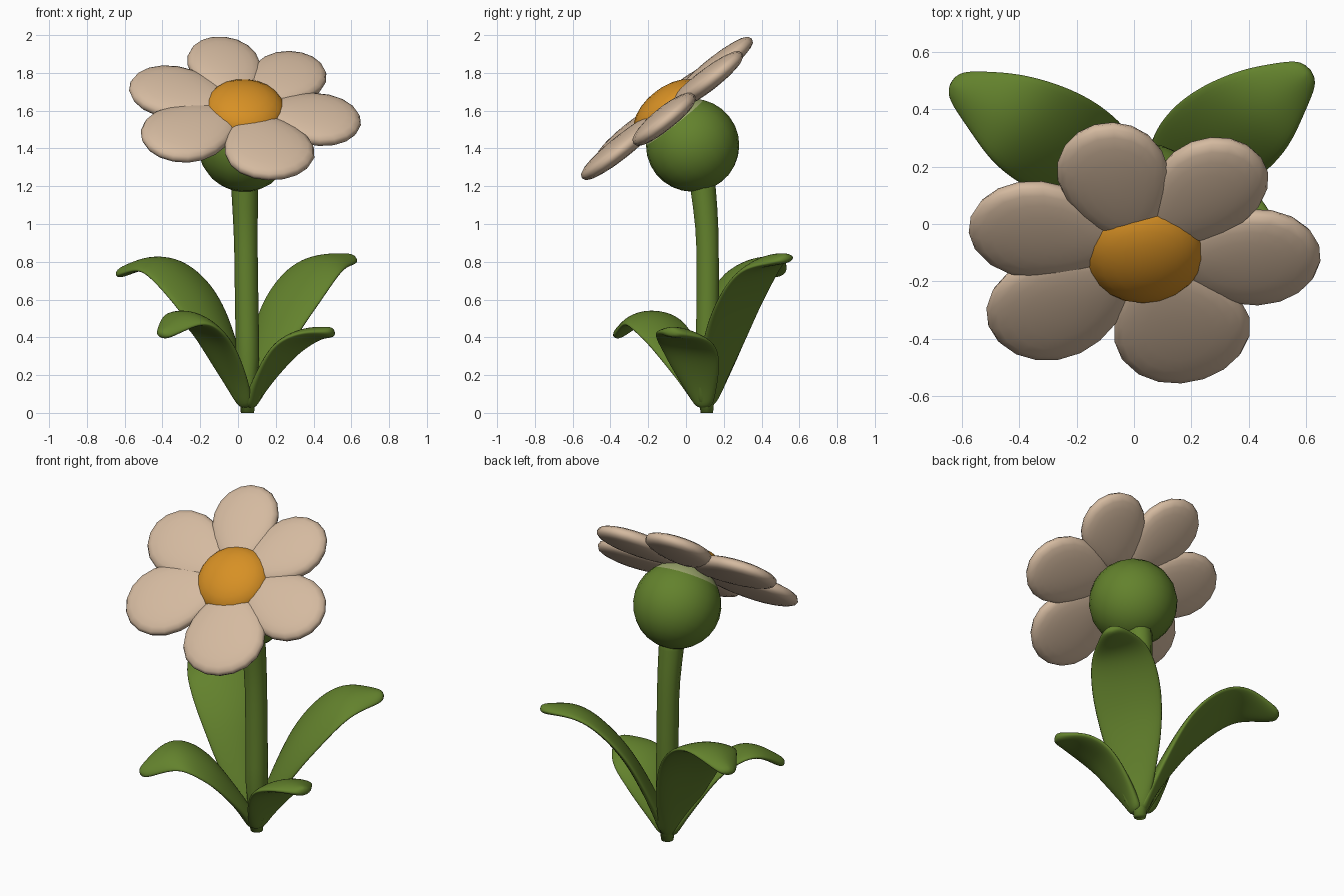
import bpy, bmesh, math
from mathutils import Vector, Matrix

if "Cube" in bpy.data.objects:
    bpy.data.objects.remove(bpy.data.objects["Cube"], do_unlink=True)


def material(name, rgb):
    m = bpy.data.materials.new(name)
    m.use_nodes = True
    m.diffuse_color = (*rgb, 1)
    m.node_tree.nodes["Principled BSDF"].inputs["Base Color"].default_value = (*rgb, 1)
    return m


LEAF = material("leaf green", (0.125, 0.223, 0.026))
PALE = material("pale green", (0.33, 0.38, 0.15))
PETAL = material("petal cream", (0.66, 0.49, 0.35))
ORANGE = material("centre orange", (0.68, 0.28, 0.018))


def finish(bm, name, *mats, subsurf=0):
    bmesh.ops.recalc_face_normals(bm, faces=bm.faces)
    mesh = bpy.data.meshes.new(name)
    bm.to_mesh(mesh)
    bm.free()
    for m in mats:
        mesh.materials.append(m)
    mesh.shade_smooth()
    obj = bpy.data.objects.new(name, mesh)
    bpy.context.collection.objects.link(obj)
    if subsurf:
        mod = obj.modifiers.new("smooth", "SUBSURF")
        mod.levels = mod.render_levels = subsurf


def curve_at(points, t):
    """Catmull-Rom point at t in 0..1 through evenly spaced points."""
    p = [Vector(q) for q in points]
    p = [2 * p[0] - p[1]] + p + [2 * p[-1] - p[-2]]
    s = t * (len(p) - 3)
    i = min(int(s), len(p) - 4)
    f = s - i
    a, b, c, d = p[i:i + 4]
    return 0.5 * (2 * b + (c - a) * f + (2 * a - 5 * b + 4 * c - d) * f ** 2
                  + (3 * b - a - 3 * c + d) * f ** 3)


def loft(rings):
    """Closed tube through rings of points, capped at both ends."""
    bm = bmesh.new()
    loops = [[bm.verts.new(p) for p in ring] for ring in rings]
    n = len(loops[0])
    for a, b in zip(loops, loops[1:]):
        for i in range(n):
            bm.faces.new((a[i], a[(i + 1) % n], b[(i + 1) % n], b[i]))
    bm.faces.new(loops[0])
    bm.faces.new(loops[-1])
    return bm


# Stem
STEM = [(0.05, 0.11, 0), (0.05, 0.11, 0.3), (0.045, 0.115, 0.65),
        (0.04, 0.11, 0.98), (0.033, 0.08, 1.28)]
rings = []
for i in range(13):
    t = i / 12
    c = curve_at(STEM, t)
    r = 0.035 + 0.027 * min(1, t * 4) + 0.012 * max(0, t - 0.7) / 0.3
    rings.append([c + Vector((math.cos(a), math.sin(a), 0)) * r
                  for a in (k * math.tau / 10 for k in range(10))])
finish(loft(rings), "stem", LEAF)

# Leaves: thick arching blades with a ridge along the middle, rolled to one side
BASE = Vector((0.05, 0.1, 0))
WIDTHS = [(0.28, 0), (0.64, 0), (0.96, 0), (1.06, 0), (0.82, 0), (0.24, 0)]
SECTION = [(-1, -0.10, 0), (-0.55, -0.02, 0.5), (0, 0.02, 0.7), (0.55, -0.02, 0.5),
           (1, -0.10, 0), (0.6, -0.05, -0.6), (0, 0, -0.8), (-0.6, -0.05, -0.6)]


def leaf(name, tip, half, roll, profile):
    run = Vector((tip[0], tip[1], 0)) - BASE
    path = [BASE + run * s + Vector((0, 0, z)) for s, z in profile]
    level = Vector((-run.y, run.x, 0)).normalized()
    rings = []
    for i in range(12):
        t = i / 11
        tangent = (curve_at(path, min(1, t + 0.02)) - curve_at(path, max(0, t - 0.02))).normalized()
        turn = Matrix.Rotation(math.radians(roll) * min(1, t * 2), 3, tangent)
        side = turn @ level
        up = tangent.cross(side)
        w = half * curve_at(WIDTHS, t).x
        thick = 0.052 * (1 - 0.25 * t)
        rings.append([curve_at(path, t) + side * a * w + up * (b * w + h * thick)
                      for a, b, h in SECTION])
    finish(loft(rings), name, LEAF, subsurf=2)


leaf("back_right_leaf", (-0.645, 0.495), 0.21, -11,
     [(0, 0.03), (0.15, 0.30), (0.38, 0.615), (0.68, 0.80), (1, 0.735)])
leaf("back_left_leaf", (0.62, 0.54), 0.21, 11,
     [(0, 0.03), (0.15, 0.30), (0.37, 0.58), (0.67, 0.79), (1, 0.82)])
leaf("front_right_leaf", (-0.41, -0.375), 0.18, -11,
     [(0, 0.03), (0.18, 0.23), (0.42, 0.43), (0.70, 0.515), (1, 0.405)])
leaf("front_left_leaf", (0.51, -0.08), 0.185, -6,
     [(0, 0.03), (0.18, 0.19), (0.42, 0.345), (0.70, 0.42), (1, 0.43)])

# Tilted frame shared by the flower head
normal = Vector((0.08, -0.793, 1)).normalized()
u_axis = Vector((1, 0, -0.08)).normalized()
v_axis = normal.cross(u_axis)
TILT = Matrix((u_axis, v_axis, normal)).transposed().to_4x4()
HEAD = Matrix.Translation((0.037, -0.095, 1.607)) @ TILT


def ball(seg, rings):
    bm = bmesh.new()
    bmesh.ops.create_uvsphere(bm, u_segments=seg, v_segments=rings, radius=1)
    return bm


# Round bud behind the petals, pale where it meets them
bm = ball(20, 14)
for f in bm.faces:
    f.material_index = 1 if f.calc_center_median().z > 0.53 else 0
bm.transform(Matrix.Translation((0.035, 0.035, 1.417)) @ TILT @ Matrix.Scale(0.247, 4))
finish(bm, "bud", LEAF, PALE)

# Domed centre with a shallow underside
bm = ball(20, 12)
for v in bm.verts:
    if v.co.z < 0:
        v.co.z *= 0.2
bm.transform(HEAD @ Matrix.Diagonal((0.214, 0.214, 0.114, 1)))
finish(bm, "flower_centre", ORANGE)

# Petals: plump egg shapes, narrow toward the centre
# (angle in degrees, outer reach, half width, lift)
PETALS = [(110, 0.60, 0.183, 0.01), (54, 0.58, 0.185, 0.005), (-4.5, 0.62, 0.195, -0.005),
          (-67, 0.605, 0.228, 0.005), (-141, 0.635, 0.21, 0), (166, 0.635, 0.195, 0)]
for n, (angle, reach, half, lift) in enumerate(PETALS, 1):
    bm = ball(20, 12)
    inner = 0.06
    for v in bm.verts:
        x, y, z = v.co
        wide = half * (1 + 0.24 * x - 0.1 * x * x)
        plump = math.copysign(abs(z) ** 0.75, z)
        v.co = ((inner + reach) / 2 + x * (reach - inner) / 2,
                y * wide * 1.03,
                plump * 0.057 + lift)
    bm.transform(HEAD @ Matrix.Rotation(math.radians(angle), 4, "Z"))
    finish(bm, f"petal_{n}", PETAL)
